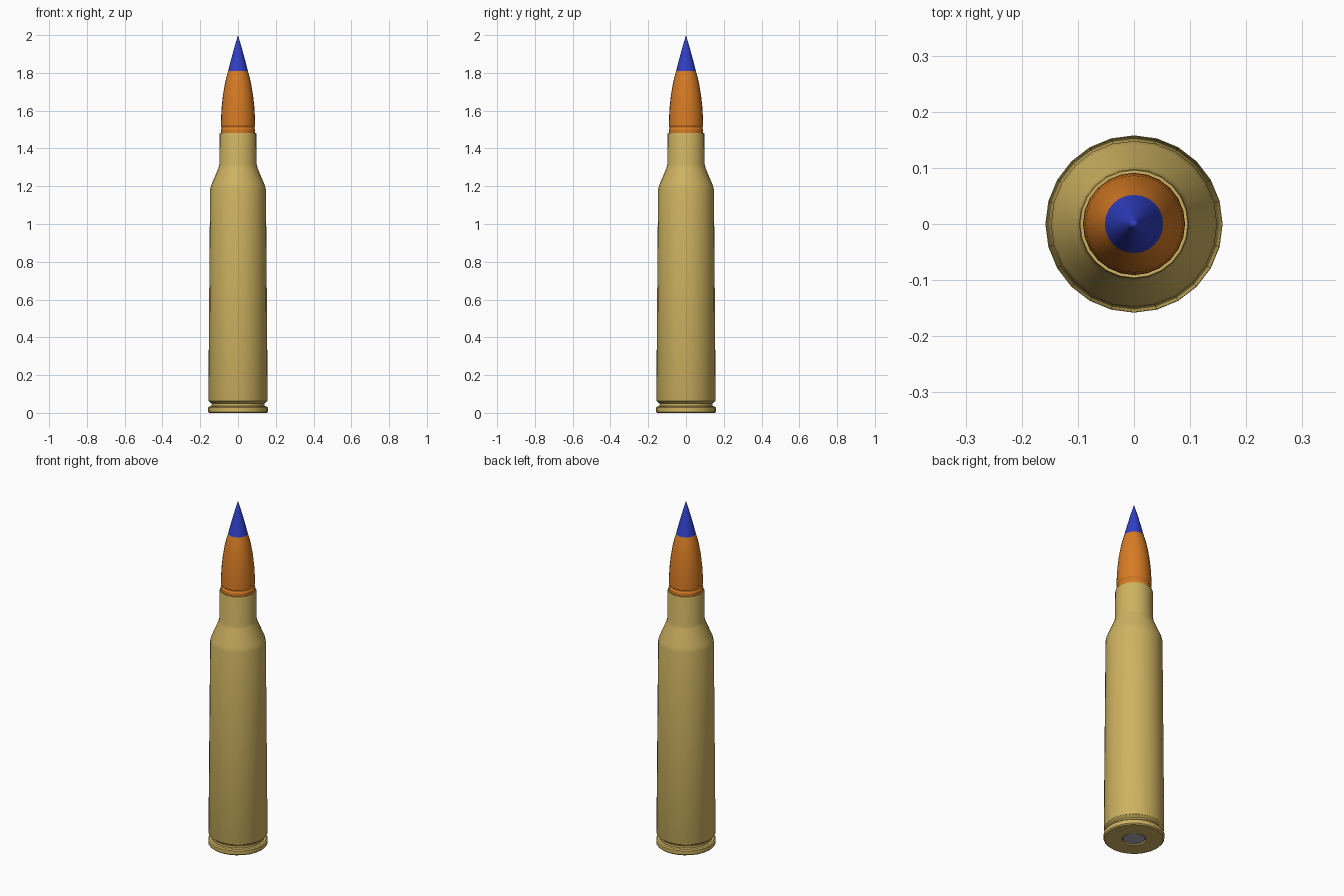
import bpy, bmesh, math

if "Cube" in bpy.data.objects:
    bpy.data.objects.remove(bpy.data.objects["Cube"])

SIDES = 24

def material(name, rgb):
    m = bpy.data.materials.new(name)
    m.diffuse_color = (*rgb, 1.0)
    m.use_nodes = True
    m.node_tree.nodes["Principled BSDF"].inputs["Base Color"].default_value = m.diffuse_color
    return m

brass = material("brass", (0.62, 0.45, 0.12))
copper = material("copper orange", (0.68, 0.20, 0.018))
blue = material("tip blue", (0.03, 0.05, 0.56))
steel = material("primer grey", (0.42, 0.42, 0.46))

def lathe(name, profile, mat, angle=25):
    """Spin (radius, z) points, listed bottom to top, about the z axis."""
    bm = bmesh.new()
    rings = []
    for r, z in profile:
        if r == 0:
            rings.append([bm.verts.new((0, 0, z))])
        else:
            rings.append([bm.verts.new((r * math.cos(2 * math.pi * i / SIDES),
                                        r * math.sin(2 * math.pi * i / SIDES), z))
                          for i in range(SIDES)])
    for a, b in zip(rings, rings[1:]):
        for i in range(SIDES):
            j = (i + 1) % SIDES
            if len(a) == 1:
                bm.faces.new((a[0], b[j], b[i]))
            elif len(b) == 1:
                bm.faces.new((a[i], a[j], b[0]))
            else:
                bm.faces.new((a[i], a[j], b[j], b[i]))
    mesh = bpy.data.meshes.new(name)
    bm.to_mesh(mesh)
    bm.free()
    mesh.materials.append(mat)
    obj = bpy.data.objects.new(name, mesh)
    bpy.context.collection.objects.link(obj)
    bpy.ops.object.select_all(action='DESELECT')
    obj.select_set(True)
    bpy.context.view_layer.objects.active = obj
    bpy.ops.object.shade_smooth_by_angle(angle=math.radians(angle))
    return obj

# Case: primer pocket, rim, extractor groove, tapered body, shoulder, neck, mouth
lathe("case", [
    (0.062, 0.012), (0.062, 0.0), (0.152, 0.0), (0.158, 0.006), (0.158, 0.028),
    (0.152, 0.034), (0.140, 0.036), (0.140, 0.050), (0.155, 0.062), (0.157, 0.068),
    (0.148, 1.18), (0.142, 1.205), (0.104, 1.295), (0.099, 1.315),
    (0.098, 1.475), (0.096, 1.482), (0.091, 1.482), (0.091, 1.46)], brass)

# Primer set in the base
lathe("primer", [(0, 0.003), (0.055, 0.003), (0.060, 0.007), (0.060, 0.012)], steel)

# Bullet jacket with crimp groove and curved ogive
lathe("bullet_jacket", [
    (0.091, 1.46), (0.091, 1.500), (0.087, 1.507), (0.087, 1.514), (0.091, 1.521),
    (0.090, 1.56), (0.0865, 1.62), (0.080, 1.68), (0.070, 1.74), (0.061, 1.78),
    (0.052, 1.81)], copper)

# Pointed coloured tip
lathe("bullet_tip", [(0.052, 1.81), (0.038, 1.866), (0.022, 1.925), (0.008, 1.973),
                     (0, 2.0)], blue)
